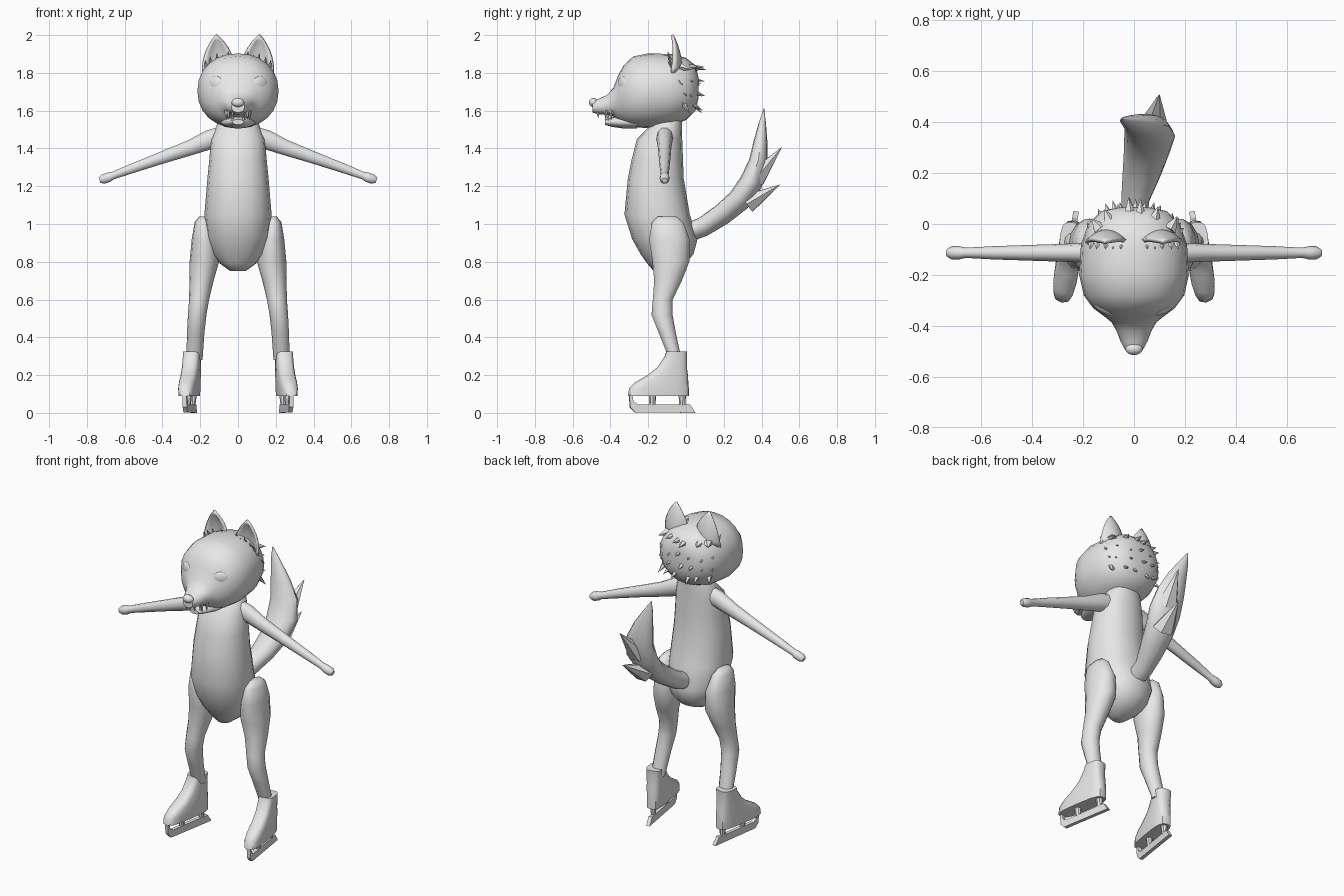
import bpy, bmesh, math, random
from mathutils import Vector as V

if "Cube" in bpy.data.objects:
    bpy.data.objects.remove(bpy.data.objects["Cube"])

random.seed(4)
grey = bpy.data.materials.new("light_grey")
grey.diffuse_color = (0.8, 0.8, 0.8, 1)
grey.use_nodes = True
grey.node_tree.nodes["Principled BSDF"].inputs["Base Color"].default_value = grey.diffuse_color


def finish(name, bm, angle=40):
    bmesh.ops.recalc_face_normals(bm, faces=bm.faces)
    me = bpy.data.meshes.new(name)
    bm.to_mesh(me)
    bm.free()
    me.materials.append(grey)
    ob = bpy.data.objects.new(name, me)
    bpy.context.collection.objects.link(ob)
    bpy.ops.object.select_all(action='DESELECT')
    ob.select_set(True)
    bpy.context.view_layer.objects.active = ob
    bpy.ops.object.shade_smooth_by_angle(angle=math.radians(angle))
    return ob


def loft(bm, rings, n=16, power=2.0):
    """Skin closed rings given as (centre, half-axis u, half-axis v)."""
    def sup(t):
        return math.copysign(abs(t) ** (2 / power), t)
    loops = []
    for c, u, v in rings:
        loops.append([bm.verts.new(V(c) + V(u) * sup(math.cos(2 * math.pi * i / n))
                                   + V(v) * sup(math.sin(2 * math.pi * i / n))) for i in range(n)])
    for a, b in zip(loops, loops[1:]):
        for i in range(n):
            bm.faces.new((a[i], a[(i + 1) % n], b[(i + 1) % n], b[i]))
    bm.faces.new(loops[0])
    bm.faces.new(loops[-1])


def spike(bm, base, tip, r, n=5, flat=1.0):
    d = (V(tip) - V(base)).normalized()
    u = d.orthogonal().normalized() if abs(d.x) > 0.95 else (V((1, 0, 0)) - d * d.x).normalized()
    w = d.cross(u)
    vs = [bm.verts.new(V(base) + r * (u * math.cos(2 * math.pi * i / n)
                                      + w * flat * math.sin(2 * math.pi * i / n))) for i in range(n)]
    t = bm.verts.new(tip)
    for i in range(n):
        bm.faces.new((vs[i], vs[(i + 1) % n], t))
    bm.faces.new(vs)


def z_rings(rows):  # rows of z, x centre, y centre, x radius, y radius
    return [((x, y, z), (rx, 0, 0), (0, ry, 0)) for z, x, y, rx, ry in rows]


def y_rings(rows):  # rows of y, z centre, x radius, z radius
    return [((0, y, z), (rx, 0, 0), (0, 0, rz)) for y, z, rx, rz in rows]


def ball(name, c, r, rot=0):
    bm = bmesh.new()
    bmesh.ops.create_uvsphere(bm, u_segments=16, v_segments=10, radius=1)
    ob = finish(name, bm)
    ob.location, ob.scale, ob.rotation_euler = c, r, (0, 0, rot)


# torso
bm = bmesh.new()
loft(bm, z_rings([(1.60, 0, -.07, .06, .05), (1.53, 0, -.10, .11, .08), (1.45, 0, -.14, .142, .12),
                  (1.34, 0, -.152, .152, .136), (1.24, 0, -.16, .162, .148), (1.05, 0, -.153, .178, .173),
                  (.92, 0, -.112, .165, .173), (.84, 0, -.10, .135, .14), (.79, 0, -.105, .095, .10),
                  (.75, 0, -.13, .04, .04)]), 16, 2.2)
finish("torso", bm, 60)

# head with tapering muzzle
bm = bmesh.new()
loft(bm, y_rings([(.065, 1.72, .06, .06), (.05, 1.72, .13, .12), (.0, 1.715, .18, .165),
                  (-.08, 1.71, .208, .19), (-.2, 1.705, .215, .198), (-.28, 1.70, .197, .187),
                  (-.33, 1.685, .16, .155), (-.36, 1.665, .12, .12), (-.385, 1.645, .088, .075),
                  (-.42, 1.63, .068, .052), (-.46, 1.622, .053, .042), (-.495, 1.62, .034, .03)]), 24, 2.15)
finish("head", bm, 60)

# lower jaw, nose and teeth
bm = bmesh.new()
loft(bm, y_rings([(-.26, 1.545, .10, .04), (-.33, 1.54, .085, .035), (-.39, 1.54, .055, .026),
                  (-.43, 1.54, .03, .015)]), 12)
finish("lower_jaw", bm, 60)
bm = bmesh.new()
for s in (-1, 1):
    for x, y, l in ((.028, -.465, .04), (.05, -.425, .05), (.062, -.395, .05)):
        spike(bm, (s * x, y, 1.60), (s * x, y, 1.60 - l), .012)
    spike(bm, (s * .03, -.41, 1.545), (s * .03, -.415, 1.59), .01)
finish("teeth", bm)
ball("nose", (0, -.49, 1.643), (.034, .024, .024))

for s, side in ((-1, "left"), (1, "right")):
    # eye
    ball(side + "_eye", (s * .115, -.333, 1.742), (.046, .02, .04), s * .5)

    # ear: scooped pointed shell
    bm = bmesh.new()
    rows = []
    for j in range(8):
        t = j / 7
        w = .078 * (1 - t ** 2.2) + .001
        rows.append([bm.verts.new((s * (.106 + .008 * t + w * k / 4),
                                   -.028 - .045 * t * t - .05 * (k / 4) ** 2 * (1 - t),
                                   1.82 + .18 * t - .02 * k / 4 * (1 - t)))
                     for k in range(-4, 5)])
    for a, b in zip(rows, rows[1:]):
        for k in range(8):
            bm.faces.new((a[k], a[k + 1], b[k + 1], b[k]))
    ear = finish(side + "_ear", bm, 60)
    mod = ear.modifiers.new("thickness", 'SOLIDIFY')
    mod.thickness, mod.offset = .016, 0

    # fur tufts inside the ear
    bm = bmesh.new()
    for x, h in ((.045, .05), (.075, .035), (.105, .055), (.14, .05), (.165, .04)):
        z = 1.875 - 1.6 * x * x
        spike(bm, (s * x, -.06, z - .02), (s * (x + .008), -.10, z + h - .005), .02, 4, .6)
    finish(side + "_ear_tuft", bm)

    # arm with small fist
    bm = bmesh.new()
    arm = [(.09, 1.462, .045, .055), (.15, 1.447, .043, .054), (.25, 1.405, .036, .043),
           (.40, 1.352, .031, .034), (.55, 1.298, .026, .027), (.66, 1.257, .02, .021),
           (.685, 1.247, .026, .027), (.715, 1.237, .026, .026), (.733, 1.231, .015, .015)]
    loft(bm, [((s * x, -.113, z), (0, ry, 0), (s * .34 * rz, 0, .94 * rz)) for x, z, ry, rz in arm], 10)
    finish(side + "_arm", bm, 60)

    # leg
    bm = bmesh.new()
    leg = [(1.04, .185, -.10, .02, .05), (1.01, .185, -.097, .045, .085), (.92, .177, -.088, .068, .11),
           (.80, .178, -.08, .078, .10), (.70, .193, -.095, .064, .075), (.60, .206, -.123, .053, .054),
           (.52, .216, -.127, .049, .057), (.42, .224, -.098, .046, .046), (.28, .231, -.055, .043, .033)]
    loft(bm, z_rings([(z, s * x, y, rx, ry) for z, x, y, rx, ry in leg]), 14)
    finish(side + "_leg", bm, 60)

    # boot, turned slightly outward
    bm = bmesh.new()
    boot = [(.325, -.105, .005, .047), (.30, -.113, .003, .046), (.24, -.155, .005, .046),
            (.20, -.205, .01, .047), (.16, -.275, .013, .048), (.13, -.305, .015, .048),
            (.09, -.312, .015, .046)]
    loft(bm, z_rings([(z, 0, (f + b) / 2, r, (b - f) / 2) for z, f, b, r in boot]), 16, 3.2)
    shoe = finish(side + "_boot", bm, 45)

    # skate blade with curled front, and two posts
    bm = bmesh.new()
    prof = [(-.305, .09), (-.30, .03), (-.275, .003), (.05, 0), (.02, .045), (-.26, .045), (-.283, .06), (-.288, .09)]
    f = bm.faces.new([bm.verts.new((-.011, y, z)) for y, z in prof])
    ext = bmesh.ops.extrude_face_region(bm, geom=[f])
    bmesh.ops.translate(bm, vec=(.022, 0, 0),
                        verts=[g for g in ext["geom"] if isinstance(g, bmesh.types.BMVert)])
    for y in (-.18, -.02):
        loft(bm, z_rings([(.04, 0, y, .013, .016), (.095, 0, y, .02, .02)]), 8)
    blade = finish(side + "_skate_blade", bm, 30)
    for ob in (shoe, blade):
        ob.location.x = s * .235
        ob.rotation_euler.z = s * math.radians(9)

# tail: wide curved brush ending in three points
bm = bmesh.new()
path = [(0, .0, .95, .05, .05), (.005, .09, .985, .055, .052), (.03, .19, 1.05, .075, .057),
        (.05, .28, 1.125, .09, .062), (.062, .345, 1.22, .10, .062), (.05, .383, 1.33, .088, .05),
        (.015, .395, 1.44, .062, .036), (-.025, .405, 1.54, .03, .018), (-.05, .412, 1.61, .002, .002)]
rings = []
for i, (x, y, z, rw, rt) in enumerate(path):
    a, b = path[max(i - 1, 0)], path[min(i + 1, len(path) - 1)]
    d = V((0, b[1] - a[1], b[2] - a[2])).normalized()
    rings.append(((x, y, z), (rw, 0, rw * .1), V((0, -d.z, d.y)) * rt))
loft(bm, rings, 12)
spike(bm, (.06, .33, 1.11), (.09, .50, 1.21), .07, 6, .8)
spike(bm, (.07, .37, 1.24), (.10, .51, 1.41), .07, 6, .8)
finish("tail", bm, 45)

# swept hair on the back of the head
bm = bmesh.new()
for z, count, spread, drop in ((1.83, 6, 50, 0), (1.77, 7, 65, .02), (1.71, 7, 65, .035), (1.65, 6, 55, .05)):
    for i in range(count):
        a = math.radians(spread * (2 * i / (count - 1) - 1) + random.uniform(-5, 5))
        out = V((math.sin(a), math.cos(a), 0))
        base = V((.17 * out.x, -.08 + .10 * out.y, z))
        tip = V((.21 * out.x, -.08 + random.uniform(.165, .195) * out.y, z - drop - random.uniform(-.01, .02)))
        spike(bm, base, tip, .03, 5, .7)
finish("back_hair", bm)
